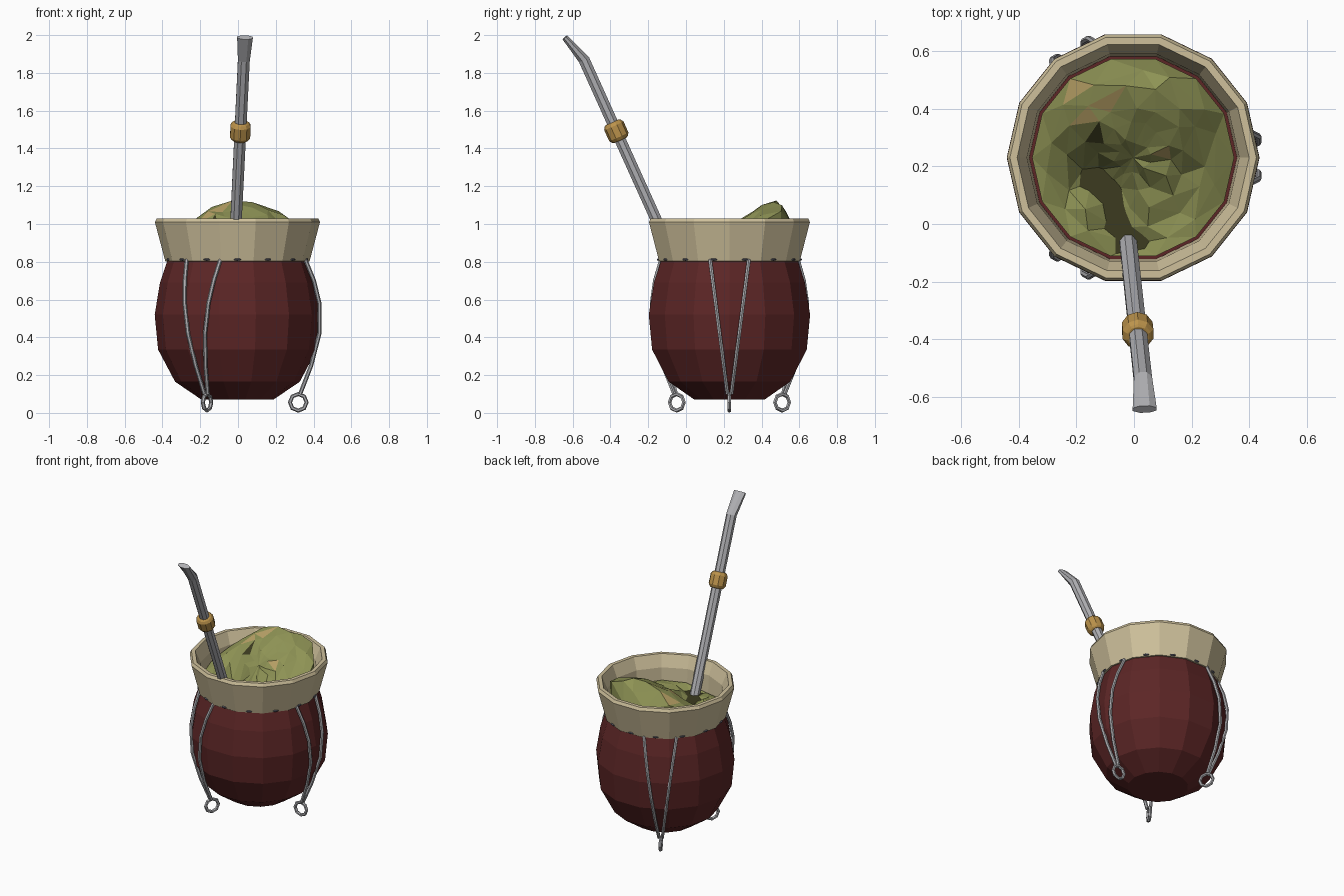
import bpy, bmesh, math, random
from mathutils import Vector, Matrix

random.seed(4)
if "Cube" in bpy.data.objects:
    bpy.data.objects.remove(bpy.data.objects["Cube"])

SIDES = 14
CENTRE = Vector((-0.003, 0.23, 0))


def material(name, rgb):
    m = bpy.data.materials.new(name)
    m.use_nodes = True
    col = (*rgb, 1)
    m.diffuse_color = col
    m.node_tree.nodes["Principled BSDF"].inputs["Base Color"].default_value = col
    return m


RED = material("dark red gourd", (0.107, 0.019, 0.019))
CREAM = material("cream leather", (0.62, 0.53, 0.33))
STEEL = material("steel", (0.43, 0.43, 0.45))
BRASS = material("brass", (0.5, 0.29, 0.07))
STITCH = material("dark grey stitch", (0.11, 0.11, 0.14))
TEA = material("olive tea", (0.27, 0.29, 0.09))
WET = material("dark wet tea", (0.045, 0.044, 0.014))
TAN = material("tan leaf", (0.47, 0.35, 0.13))


def finish(bm, name, *mats):
    bmesh.ops.recalc_face_normals(bm, faces=bm.faces)
    me = bpy.data.meshes.new(name)
    bm.to_mesh(me)
    bm.free()
    ob = bpy.data.objects.new(name, me)
    bpy.context.collection.objects.link(ob)
    for m in mats:
        me.materials.append(m)
    return ob


def bridge(bm, a, b):
    n = len(a)
    for i in range(n):
        bm.faces.new((a[i], a[(i + 1) % n], b[(i + 1) % n], b[i]))


def lathe(name, profile, mat, closed=False):
    """Turn (radius, height) points around the gourd's axis."""
    bm = bmesh.new()
    rings = []
    for r, z in profile:
        rings.append([bm.verts.new(CENTRE + Vector((r * math.cos(a), r * math.sin(a), z)))
                      for a in (math.tau * i / SIDES for i in range(SIDES))])
    for a, b in zip(rings, rings[1:]):
        bridge(bm, a, b)
    if closed:
        bridge(bm, rings[-1], rings[0])
    else:
        bm.faces.new(rings[0])
        bm.faces.new(rings[-1])
    return finish(bm, name, mat)


def sweep(bm, sections, side, n):
    """Tube through (centre, half width, half depth) sections, capped at both ends."""
    pts = [s[0] for s in sections]
    rings = []
    for i, (c, w, d) in enumerate(sections):
        tangent = (pts[min(i + 1, len(pts) - 1)] - pts[max(i - 1, 0)]).normalized()
        u = (side - tangent * side.dot(tangent)).normalized()
        v = tangent.cross(u)
        rings.append([bm.verts.new(c + u * w * math.cos(a) + v * d * math.sin(a))
                      for a in (math.tau * (k + 0.5) / n for k in range(n))])
    for a, b in zip(rings, rings[1:]):
        bridge(bm, a, b)
    bm.faces.new(rings[0])
    bm.faces.new(rings[-1])


# Gourd and leather collar
lathe("gourd", [(0.19, 0.07), (0.33, 0.165), (0.42, 0.335), (0.438, 0.52),
                (0.41, 0.69), (0.37, 0.81)], RED)
lathe("collar", [(0.362, 0.80), (0.382, 0.803), (0.437, 1.01), (0.427, 1.03),
                 (0.402, 1.03), (0.368, 0.95), (0.36, 0.82)], CREAM, closed=True)

# Stitches around the lower collar edge
bm = bmesh.new()
for i in range(SIDES):
    a = math.tau * (i + 0.5) / SIDES
    place = (Matrix.Translation(CENTRE) @ Matrix.Rotation(a, 4, 'Z')
             @ Matrix.Translation((0.373, 0, 0.812)) @ Matrix.Diagonal((0.012, 0.02, 0.007, 1)))
    bmesh.ops.create_uvsphere(bm, u_segments=8, v_segments=5, radius=1, matrix=place)
finish(bm, "stitches", STITCH)

# Three V-shaped wire straps, each ending in a small ring
STRAP = [(0.36, 0.81), (0.405, 0.70), (0.434, 0.58), (0.434, 0.42), (0.39, 0.25), (0.332, 0.10)]
for i, label in enumerate(("left", "back", "front")):
    a = math.tau * i / 3
    out = Vector((math.cos(a), math.sin(a), 0))
    side = Vector((-math.sin(a), math.cos(a), 0))
    bm = bmesh.new()
    for s in (-1, 1):
        path = [(CENTRE + out * r + side * s * 0.13 * (z - 0.02) + Vector((0, 0, z)), 0.011, 0.011)
                for r, z in STRAP]
        sweep(bm, path, side, 6)
    finish(bm, label + "_strap", STEEL)

    bm = bmesh.new()
    hub = CENTRE + out * 0.322 + Vector((0, 0, 0.056))
    loops = []
    for k in range(8):
        t = math.tau * k / 8
        spoke = out * math.cos(t) + Vector((0, 0, math.sin(t)))
        loops.append([bm.verts.new(hub + spoke * (0.044 + 0.011 * math.cos(b)) + side * 0.011 * math.sin(b))
                      for b in (math.tau * j / 6 for j in range(6))])
    for k in range(8):
        bridge(bm, loops[k], loops[(k + 1) % 8])
    finish(bm, label + "_strap_ring", STEEL)

# Liquid showing through the hollow of the tea
lathe("liquid", [(0.345, 0.815), (0.345, 0.83)], WET)

# Tea leaves: mound at the back, hollow around the straw
HOLLOW = [(-0.02, -0.31), (-0.04, -0.24), (-0.05, -0.17), (-0.07, -0.09),
          (-0.13, -0.065), (-0.19, -0.075)]


def tea_height(x, y):
    depth = 0.29 if y < 0.26 else 0.09
    z = 0.855 + 0.275 * math.exp(-((x - 0.04) / 0.4) ** 2 - ((y - 0.26) / depth) ** 2)
    near = min(math.hypot(x - px, y - py) for px, py in HOLLOW)
    w = math.exp(-(near / 0.065) ** 2)
    return z * (1 - w) + 0.80 * w


bm = bmesh.new()
hub = bm.verts.new(CENTRE + Vector((0, 0, tea_height(0, 0) - 0.01)))
previous = None
RADII = (0.06, 0.12, 0.18, 0.24, 0.295, 0.35)
for k, r in enumerate(RADII):
    ring = []
    for i in range(SIDES):
        edge = k == len(RADII) - 1
        a = math.tau * (i + (0 if edge else 0.45 * (5 - k) + random.uniform(-0.2, 0.2))) / SIDES
        rr = r if edge else r + random.uniform(-0.012, 0.012)
        x, y = rr * math.cos(a), rr * math.sin(a)
        z = tea_height(x, y) + random.uniform(-0.014, 0.014)
        ring.append(bm.verts.new(CENTRE + Vector((x, y, z))))
    for i in range(SIDES):
        j = (i + 1) % SIDES
        if previous is None:
            bm.faces.new((hub, ring[i], ring[j]))
        else:
            bm.faces.new((previous[i], ring[i], ring[j]))
            bm.faces.new((previous[i], ring[j], previous[j]))
    previous = ring
# Loose tan leaves and one damp spot on the mound
for x, y, index in ((-0.19, 0.22, 1), (-0.08, 0.2, 1), (-0.18, 0.12, 1), (0.12, 0.04, 1), (-0.12, 0.09, 2)):
    spot = Vector((x, y))
    face = min(bm.faces, key=lambda f: ((f.calc_center_median() - CENTRE).xy - spot).length)
    face.material_index = index
skirt = [bm.verts.new((v.co.x, v.co.y, 0.77)) for v in previous]
bridge(bm, previous, skirt)
finish(bm, "tea_leaves", TEA, TAN, WET)

# Metal straw with a bent, flattened mouthpiece
X = Vector((1, 0, 0))
foot, bend, tip = Vector((-0.024, -0.03, 0.74)), Vector((0.031, -0.54, 1.87)), Vector((0.037, -0.642, 1.988))
bm = bmesh.new()
sweep(bm, [(foot, 0.032, 0.032), (bend, 0.034, 0.032), (tip, 0.045, 0.017)], X, 8)
finish(bm, "straw", STEEL)

# Brass ferrule with a waist groove
axis = (bend - foot).normalized()
middle = foot + axis * 0.825
bm = bmesh.new()
sweep(bm, [(middle + axis * d, r, r) for d, r in
           ((-0.052, 0.038), (-0.047, 0.046), (-0.032, 0.056), (0.032, 0.056),
            (0.047, 0.046), (0.052, 0.038))], X, 10)
finish(bm, "straw_ferrule", BRASS)
